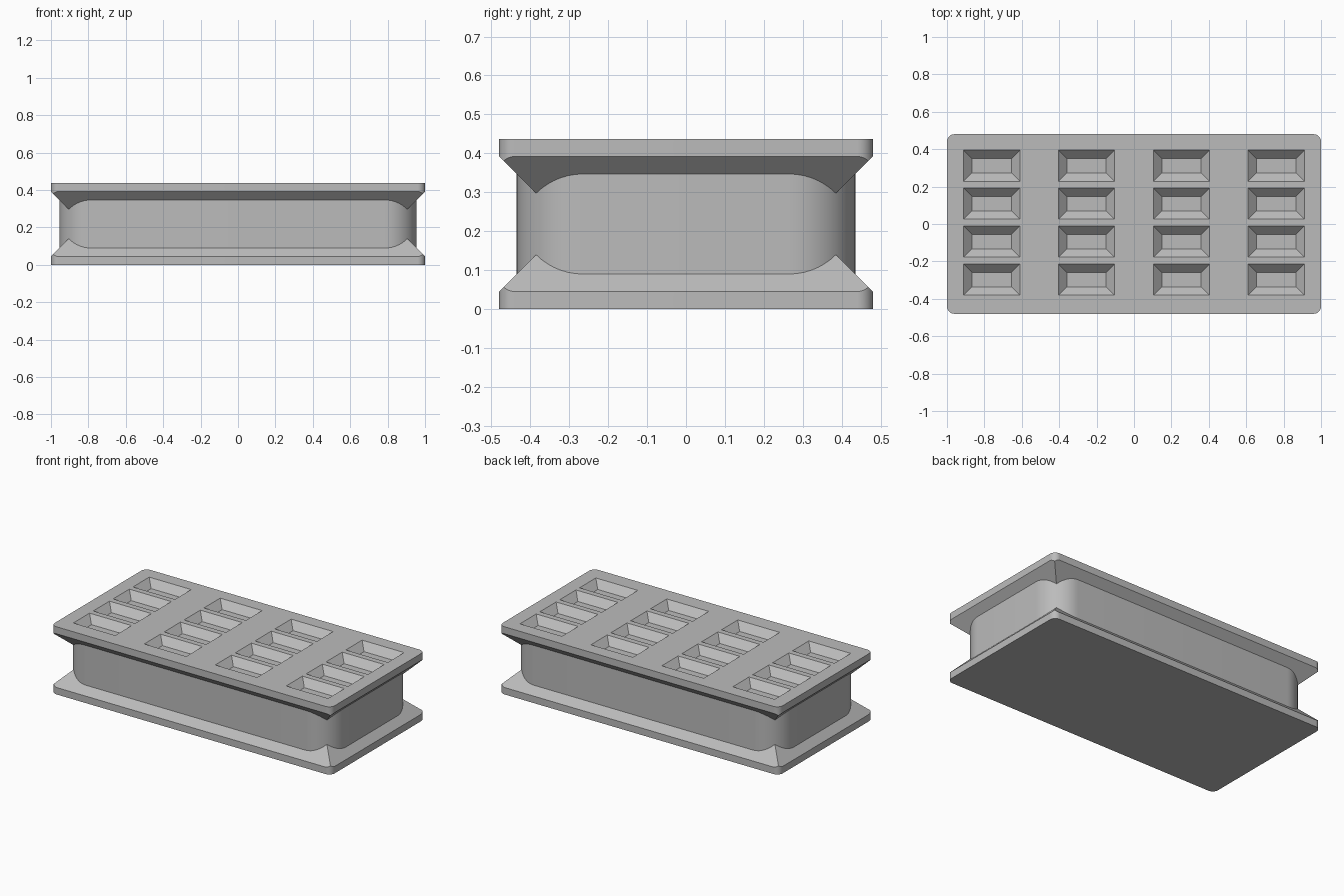
import bpy, bmesh, math
from mathutils import Vector

if "Cube" in bpy.data.objects:
    bpy.data.objects.remove(bpy.data.objects["Cube"], do_unlink=True)

HEIGHT = 0.437
RIM = 0.045          # straight edge of each plate
HALF_X, HALF_Y = 1.0, 0.48
WELL_DEPTH = 0.045

grey = bpy.data.materials.new("plain grey")
grey.use_nodes = True
grey.diffuse_color = (0.5, 0.5, 0.5, 1)
grey.node_tree.nodes["Principled BSDF"].inputs["Base Color"].default_value = (0.5, 0.5, 0.5, 1)


def rounded_prism(bm, hx, hy, r, z0, z1, steps=14):
    ring = []
    for quarter, (sx, sy) in enumerate([(1, 1), (-1, 1), (-1, -1), (1, -1)]):
        for i in range(steps + 1):
            a = math.pi / 2 * (quarter + i / steps)
            ring.append(bm.verts.new((sx * (hx - r) + r * math.cos(a),
                                      sy * (hy - r) + r * math.sin(a), z0)))
    base = bm.faces.new(ring)
    top = bmesh.ops.extrude_face_region(bm, geom=[base])["geom"]
    bmesh.ops.translate(bm, vec=(0, 0, z1 - z0),
                        verts=[v for v in top if isinstance(v, bmesh.types.BMVert)])


def finish(bm, name):
    bmesh.ops.recalc_face_normals(bm, faces=bm.faces[:])
    mesh = bpy.data.meshes.new(name)
    bm.to_mesh(mesh)
    bm.free()
    mesh.materials.append(grey)
    obj = bpy.data.objects.new(name, mesh)
    bpy.context.collection.objects.link(obj)
    return obj


def select(obj):
    bpy.ops.object.select_all(action="DESELECT")
    obj.select_set(True)
    bpy.context.view_layer.objects.active = obj


def plate(name, flip):
    # Rounded slab whose inner side is trimmed to four 45 degree slopes
    bm = bmesh.new()
    rounded_prism(bm, HALF_X, HALF_Y, 0.04, 0, 0.15)
    for d in (Vector((1, 0, 0)), Vector((-1, 0, 0)), Vector((0, 1, 0)), Vector((0, -1, 0))):
        edge = Vector((d.x * HALF_X, d.y * HALF_Y, RIM))
        cut = bmesh.ops.bisect_plane(bm, geom=bm.verts[:] + bm.edges[:] + bm.faces[:],
                                     dist=1e-5, plane_co=edge,
                                     plane_no=d + Vector((0, 0, 1)), clear_outer=True)
        bmesh.ops.holes_fill(bm, edges=[e for e in bm.edges if e.is_boundary], sides=0)
    if flip:
        for v in bm.verts:
            v.co.z = HEIGHT - v.co.z
    return finish(bm, name)


# Core between the plates
bm = bmesh.new()
rounded_prism(bm, 0.955, 0.435, 0.17, 0.05, HEIGHT - 0.05)
core = finish(bm, "core_block")

bottom = plate("bottom_plate", False)
top = plate("top_plate", True)

# Grid of tapered wells sunk into the top plate
bm = bmesh.new()
OVER = 0.01
for col in range(4):
    for row in range(4):
        cx, cy = (col - 1.5) * 0.507, (row - 1.5) * 0.203 + 0.007
        rings = []
        for hx, hy, z in ((0.15 - WELL_DEPTH, 0.083 - WELL_DEPTH, -WELL_DEPTH),
                          (0.15 + OVER, 0.083 + OVER, OVER)):
            rings.append([bm.verts.new((cx + sx * hx, cy + sy * hy, HEIGHT + z))
                          for sx, sy in ((1, 1), (-1, 1), (-1, -1), (1, -1))])
        low, high = rings
        bm.faces.new(low)
        bm.faces.new(high)
        for i in range(4):
            j = (i + 1) % 4
            bm.faces.new((low[i], low[j], high[j], high[i]))
cutter = finish(bm, "well_cutter")
cutter.hide_render = True

select(top)
mod = top.modifiers.new("wells", "BOOLEAN")
mod.operation = "DIFFERENCE"
mod.solver = "EXACT"
mod.object = cutter
bpy.ops.object.modifier_apply(modifier=mod.name)
bpy.data.objects.remove(cutter, do_unlink=True)

# Smooth the round corners, keep real edges sharp
for obj in (core, bottom, top):
    select(obj)
    bpy.ops.object.shade_smooth_by_angle(angle=math.radians(30))
